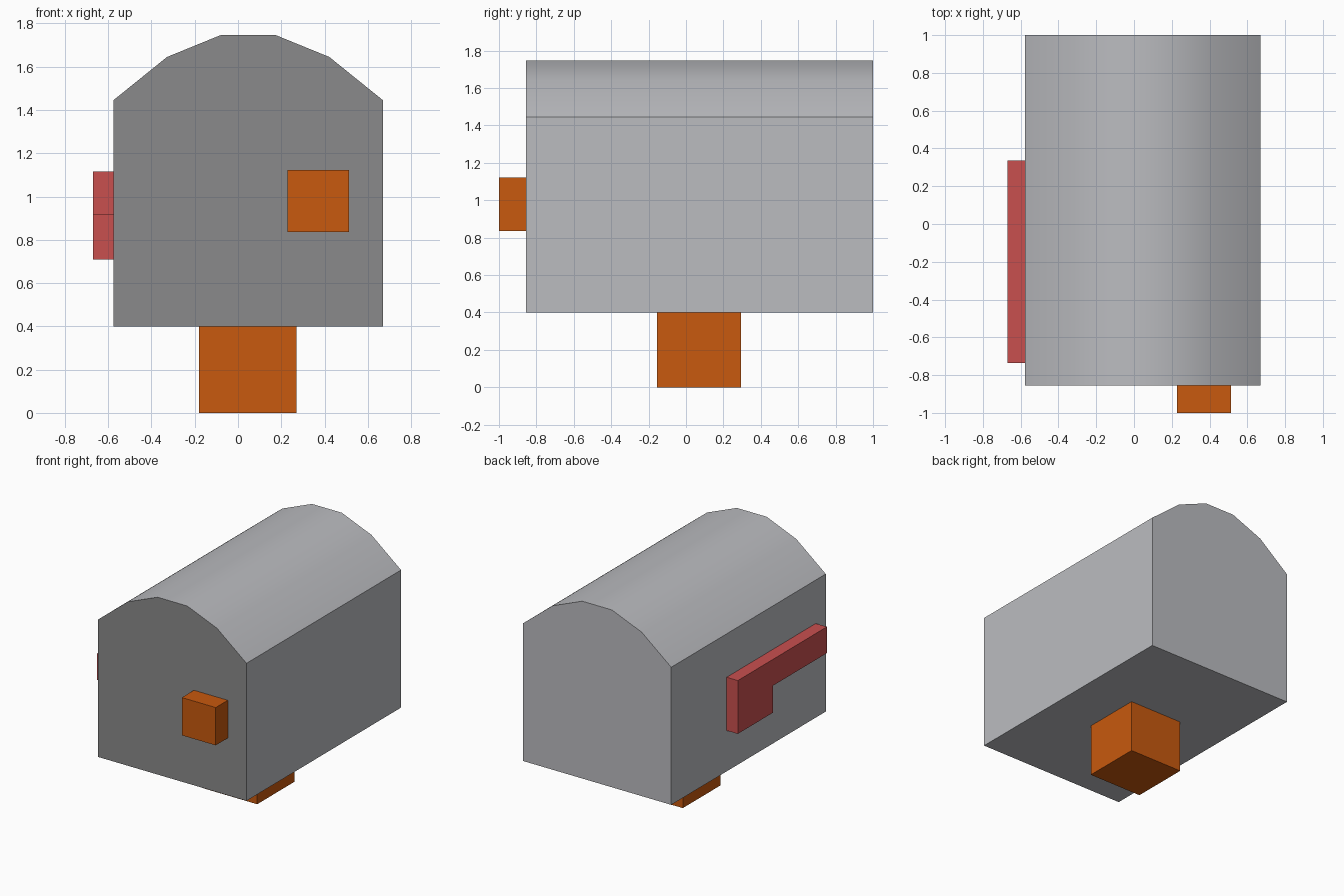
import bpy, bmesh

if "Cube" in bpy.data.objects:
    bpy.data.objects.remove(bpy.data.objects["Cube"])


def material(name, rgb):
    m = bpy.data.materials.new(name)
    m.diffuse_color = (*rgb, 1.0)
    m.use_nodes = True
    m.node_tree.nodes["Principled BSDF"].inputs["Base Color"].default_value = m.diffuse_color
    return m


grey = material("light grey", (0.497, 0.503, 0.527))
dark = material("dark grey", (0.254, 0.254, 0.258))
orange = material("orange", (0.578, 0.100, 0.0044))
red = material("red", (0.584, 0.080, 0.078))


def extrude(name, points, vec, mats):
    """Closed profile of 3D points, extruded along vec."""
    bm = bmesh.new()
    face = bm.faces.new([bm.verts.new(p) for p in points])
    ret = bmesh.ops.extrude_face_region(bm, geom=[face], use_keep_orig=True)
    moved = [g for g in ret["geom"] if isinstance(g, bmesh.types.BMVert)]
    bmesh.ops.translate(bm, verts=moved, vec=vec)
    bmesh.ops.recalc_face_normals(bm, faces=bm.faces)
    me = bpy.data.meshes.new(name)
    bm.to_mesh(me)
    bm.free()
    ob = bpy.data.objects.new(name, me)
    bpy.context.collection.objects.link(ob)
    for m in mats:
        me.materials.append(m)
    return ob


def box(name, lo, hi, mat):
    (x0, y0, z0), (x1, y1, z1) = lo, hi
    return extrude(name, [(x0, y0, z0), (x1, y0, z0), (x1, y1, z0), (x0, y1, z0)],
                   (0, 0, z1 - z0), [mat])


# Mailbox body with arched roof; the front door face is darker
half = [(0.623, 0.40), (0.623, 1.445), (0.375, 1.645), (0.125, 1.747)]
profile = half + [(-x, z) for x, z in reversed(half)]
front, back, cx = -0.855, 1.0, 0.047
body = extrude("mailbox_body", [(cx + x, front, z) for x, z in profile],
               (0, back - front, 0), [grey, dark])
for p in body.data.polygons:
    p.material_index = 1 if p.normal.y < -0.9 else 0
bpy.context.view_layer.objects.active = body
body.select_set(True)
bpy.ops.object.shade_smooth_by_angle(angle=0.55)
body.select_set(False)

# Post stub under the body
box("post", (-0.18, -0.155, 0.0), (0.27, 0.295, 0.40), orange)

# Door handle on the front
box("door_handle", (0.228, -1.0, 0.835), (0.513, front, 1.122), orange)

# L-shaped flag on the left side
flag = [(-0.735, 1.115), (0.335, 1.115), (0.335, 0.71),
        (-0.085, 0.71), (-0.085, 0.915), (-0.735, 0.915)]
extrude("flag", [(-0.67, y, z) for y, z in flag], (0.094, 0, 0), [red])
